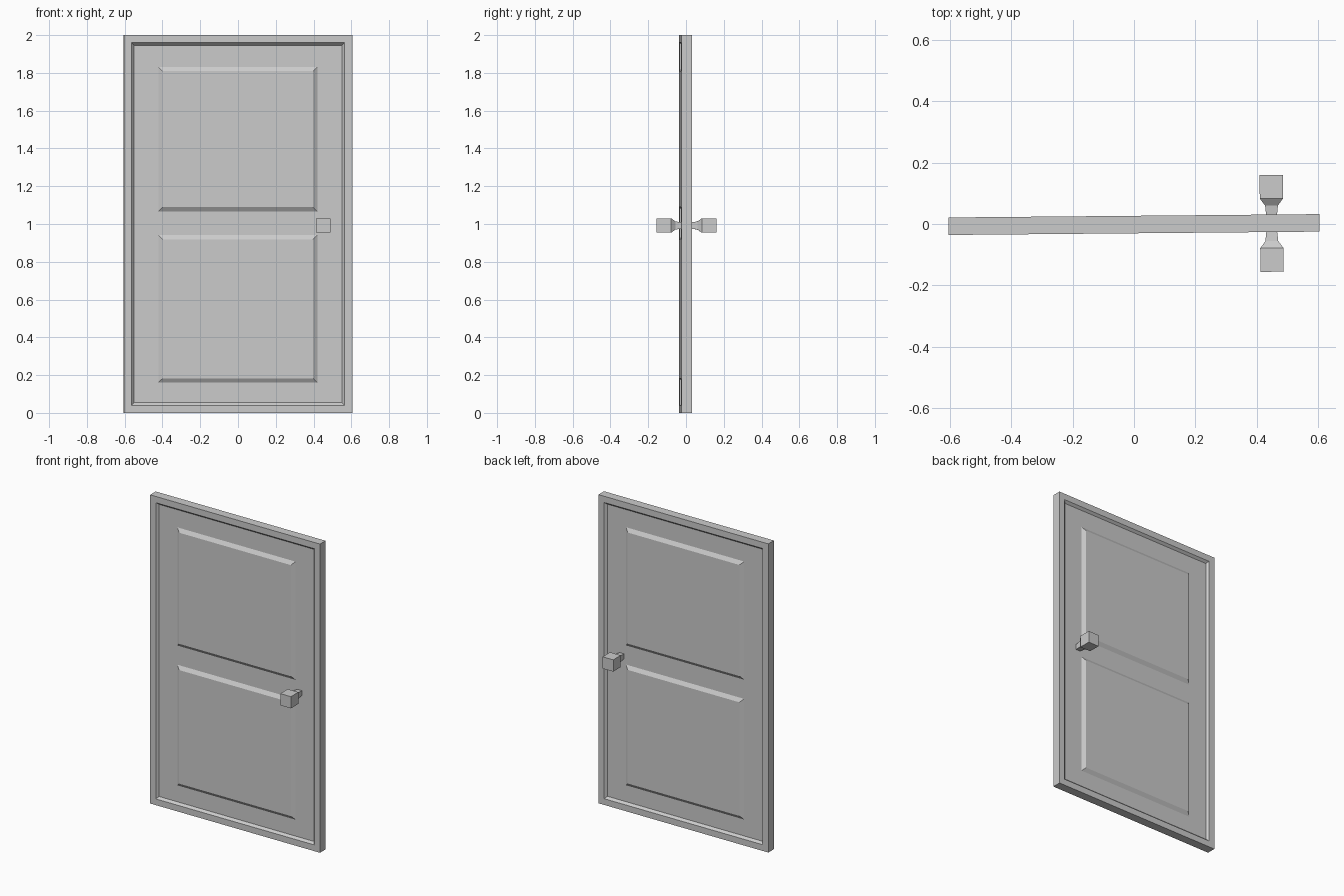
import bpy, bmesh, math
from mathutils import Matrix

if "Cube" in bpy.data.objects:
    bpy.data.objects.remove(bpy.data.objects["Cube"])

# Whole door stands very slightly ajar
AJAR = Matrix.Translation((0, -0.0018, 0)) @ Matrix.Rotation(math.radians(0.52), 4, 'Z')
HALF_W, HEIGHT, HALF_T = 0.605, 2.0, 0.0285
RECESS = 0.015


def finish(name, bm):
    bmesh.ops.recalc_face_normals(bm, faces=bm.faces)
    bm.transform(AJAR)
    mesh = bpy.data.meshes.new(name)
    bm.to_mesh(mesh)
    bm.free()
    obj = bpy.data.objects.new(name, mesh)
    bpy.context.collection.objects.link(obj)
    return obj


def loft(name, sections, side):
    """Stack rectangles (x0, x1, z0, z1) at distance d from the door centre."""
    bm = bmesh.new()
    rings = []
    for d, x0, x1, z0, z1 in sections:
        rings.append([bm.verts.new((x, side * d, z))
                      for x, z in ((x0, z0), (x1, z0), (x1, z1), (x0, z1))])
    for a, b in zip(rings, rings[1:]):
        for i in range(4):
            j = (i + 1) % 4
            bm.faces.new((a[i], a[j], b[j], b[i]))
    bm.faces.new(rings[-1])
    bm.faces.new(rings[0][::-1])
    return finish(name, bm)


# Door slab with a bevelled recess on both broad faces
bm = bmesh.new()
bmesh.ops.create_cube(bm, size=1.0)
bmesh.ops.scale(bm, vec=(HALF_W * 2, HALF_T * 2, HEIGHT), verts=bm.verts)
bmesh.ops.translate(bm, vec=(0, 0, HEIGHT / 2), verts=bm.verts)
bm.normal_update()
broad = [f for f in bm.faces if abs(f.normal.y) > 0.9]
bmesh.ops.inset_individual(bm, faces=broad, thickness=0.057)
bmesh.ops.inset_individual(bm, faces=broad, thickness=0.019, depth=-RECESS)
finish("door_slab", bm)

for side, label in ((-1, "front"), (1, "back")):
    # Raised panels with sloping edges, flush with the outer frame
    for part, z0, z1 in (("lower", 0.16, 0.942), ("upper", 1.066, 1.832)):
        b = 0.023
        loft(f"{label}_{part}_panel",
             [(HALF_T - RECESS - 0.002, -0.422, 0.42, z0, z1),
              (HALF_T - RECESS, -0.422, 0.42, z0, z1),
              (HALF_T, -0.422 + b, 0.42 - b, z0 + b, z1 - b)], side)

    # Square knob on a flared neck
    cx, cz = 0.449, 0.992
    profile = ((0.012, 0.016), (0.030, 0.018), (0.058, 0.021),
               (0.081, 0.038), (0.158, 0.038))
    loft(f"{label}_knob",
         [(d, cx - r, cx + r, cz - r, cz + r) for d, r in profile], side)
